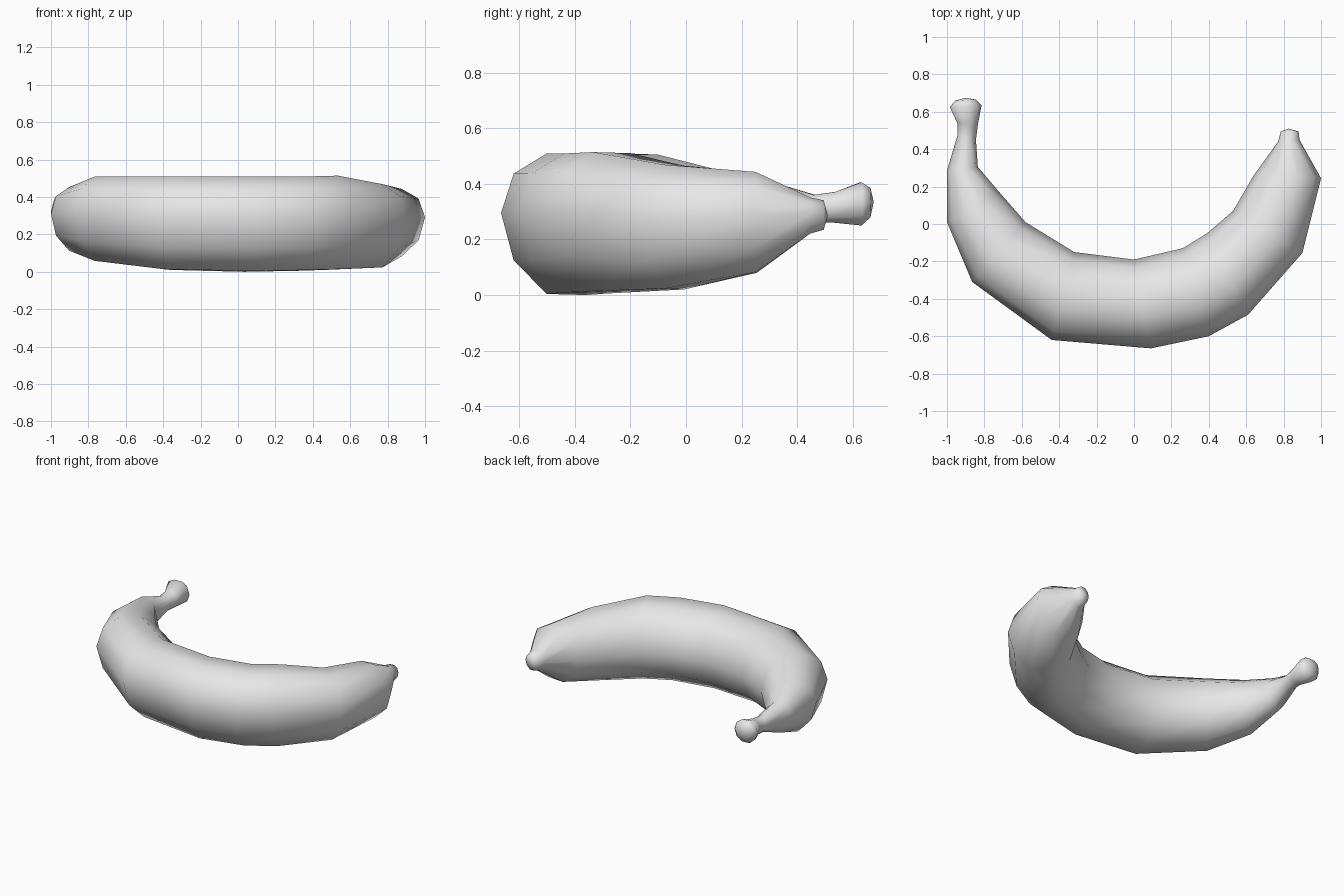
import bpy
import bmesh
from math import cos, sin, tau
from mathutils import Vector

cube = bpy.data.objects.get("Cube")
if cube:
    bpy.data.objects.remove(cube, do_unlink=True)

grey = bpy.data.materials.new("plain grey")
grey.use_nodes = True
grey.diffuse_color = (0.8, 0.8, 0.8, 1)
grey.node_tree.nodes["Principled BSDF"].inputs["Base Color"].default_value = (0.8, 0.8, 0.8, 1)

SIDES = 10

# Cross-sections from stem to tip: outer x, y, inner x, y, bottom z, top z
SECTIONS = [
    (-0.955, 0.66, -0.845, 0.665, 0.28, 0.385),
    (-0.985, 0.625, -0.815, 0.635, 0.25, 0.405),
    (-0.945, 0.54, -0.835, 0.53, 0.26, 0.37),
    (-0.945, 0.47, -0.845, 0.45, 0.26, 0.36),
    (-1.0, 0.285, -0.835, 0.305, 0.2, 0.41),
    (-1.0, 0.01, -0.72, 0.17, 0.11, 0.45),
    (-0.865, -0.31, -0.58, 0.01, 0.055, 0.505),
    (-0.44, -0.62, -0.32, -0.15, 0.01, 0.505),
    (0.09, -0.665, 0.0, -0.19, 0.0, 0.505),
    (0.4, -0.6, 0.26, -0.13, 0.005, 0.505),
    (0.61, -0.485, 0.39, -0.05, 0.01, 0.51),
    (0.9, -0.155, 0.53, 0.07, 0.02, 0.465),
    (1.0, 0.245, 0.64, 0.26, 0.08, 0.44),
    (0.885, 0.45, 0.77, 0.44, 0.22, 0.35),
    (0.88, 0.495, 0.785, 0.495, 0.235, 0.34),
]


def add_ring(bm, ox, oy, ix, iy, low, high):
    """Ten-sided section whose outer ridge sits a little above the middle."""
    outer, inner = Vector((ox, oy, 0)), Vector((ix, iy, 0))
    middle, reach = (outer + inner) / 2, (outer - inner) / 2
    half = (high - low) / 2
    ring = []
    for i in range(SIDES):
        a = tau * i / SIDES
        z = (low + high) / 2 + half * sin(a) / sin(tau / 5)
        z += 0.17 * half * max(0, cos(a)) ** 2
        point = middle + reach * cos(a)
        ring.append(bm.verts.new((point.x, point.y, z)))
    return ring


def add_cap(bm, ring, tip):
    centre = bm.verts.new(tip)
    for i in range(SIDES):
        bm.faces.new((ring[i], ring[(i + 1) % SIDES], centre))


# Curved body with stem and blunt tip
bm = bmesh.new()
rings = [add_ring(bm, *section) for section in SECTIONS]
for a, b in zip(rings, rings[1:]):
    for i in range(SIDES):
        j = (i + 1) % SIDES
        bm.faces.new((a[i], a[j], b[j], b[i]))
add_cap(bm, rings[0], (-0.9, 0.675, 0.335))
add_cap(bm, rings[-1], (0.825, 0.51, 0.285))
bmesh.ops.recalc_face_normals(bm, faces=bm.faces)
for face in bm.faces:
    face.smooth = True

mesh = bpy.data.meshes.new("curved_fruit")
bm.to_mesh(mesh)
bm.free()
mesh.materials.append(grey)
fruit = bpy.data.objects.new("curved_fruit", mesh)
bpy.context.collection.objects.link(fruit)
